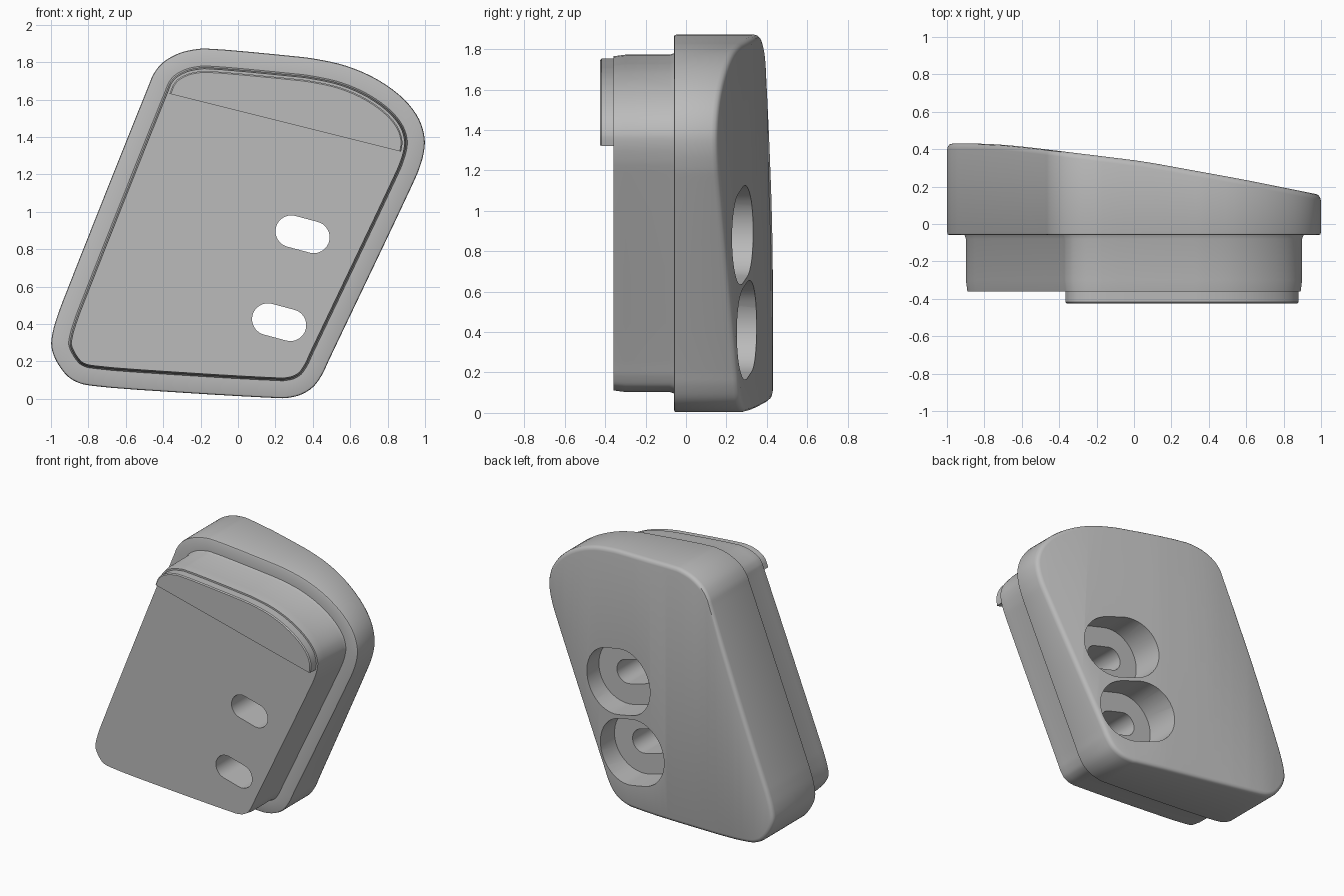
import bpy, bmesh, math
from mathutils import Vector

if "Cube" in bpy.data.objects:
    bpy.data.objects.remove(bpy.data.objects["Cube"])

grey = bpy.data.materials.new("plain grey")
grey.diffuse_color = (0.5, 0.5, 0.5, 1)
grey.use_nodes = True
grey.node_tree.nodes["Principled BSDF"].inputs["Base Color"].default_value = grey.diffuse_color

# Outer outline of the cover, (x, z), counter-clockwise
OUTLINE = [(-.78, .07), (-.25, .03), (.20, .005), (.25, .004), (.33, .02), (.40, .062), (.45, .13),
           (.49, .215), (.93, 1.14), (.965, 1.22), (.992, 1.31), (.998, 1.39), (.968, 1.495),
           (.89, 1.60), (.75, 1.705), (.58, 1.78), (.40, 1.82), (.30, 1.832), (-.17, 1.873),
           (-.22, 1.87), (-.31, 1.85), (-.40, 1.80), (-.45, 1.74), (-.48, 1.67), (-.93, .54),
           (-.96, .46), (-.99, .36), (-.998, .28), (-.97, .20), (-.91, .12), (-.85, .085)]
# Back surface depth, (x, y)
BACK = [(-1.1, .43), (-.78, .43), (-.6, .415), (.05, .335), (.6, .235), (1.1, .135)]


def smooth_outline(pts, steps=4):
    """Centripetal spline through a closed outline."""
    out, n = [], len(pts)
    for i in range(n):
        p = [Vector(pts[(i + k) % n]) for k in (-1, 0, 1, 2)]
        t = [0.0]
        for a, b in zip(p, p[1:]):
            t.append(t[-1] + math.sqrt((b - a).length))
        for s in range(steps):
            u = t[1] + (t[2] - t[1]) * s / steps
            q = list(p)
            for level in (1, 2):
                q = [(q[j] * (t[j + level] - u) + q[j + 1] * (u - t[j])) / (t[j + level] - t[j])
                     for j in range(len(q) - 1)]
            w = (u - t[1]) / (t[2] - t[1])
            out.append(q[0].lerp(q[1], w))
    return out


def inset(pts, d):
    """Move a counter-clockwise outline inwards."""
    out, n = [], len(pts)
    for i, p in enumerate(pts):
        a = (p - pts[i - 1]).normalized()
        b = (pts[(i + 1) % n] - p).normalized()
        t = (a + b).normalized()
        out.append(p + Vector((-t.y, t.x)) * d)
    return out


def back_depth(x):
    """Back surface depth, softened around the bends."""
    def raw(v):
        for (x0, y0), (x1, y1) in zip(BACK, BACK[1:]):
            if v <= x1 or x1 == BACK[-1][0]:
                return y0 + (y1 - y0) * (v - x0) / (x1 - x0)
    return sum(raw(x + k * .03) for k in range(-3, 4)) / 7


def loft(rings):
    """Closed solid through rings of (outline, y)."""
    bm = bmesh.new()
    loops = [[bm.verts.new((p.x, y, p.y)) for p in pts] for pts, y in rings]
    n = len(loops[0])
    for a, b in zip(loops, loops[1:]):
        for i in range(n):
            j = (i + 1) % n
            bm.faces.new((a[i], a[j], b[j], b[i]))
    bm.faces.new(loops[0])
    bm.faces.new(loops[-1])
    bmesh.ops.recalc_face_normals(bm, faces=bm.faces)
    return bm


def make(name, bm):
    mesh = bpy.data.meshes.new(name)
    bm.to_mesh(mesh)
    bm.free()
    mesh.materials.append(grey)
    ob = bpy.data.objects.new(name, mesh)
    bpy.context.collection.objects.link(ob)
    return ob


def activate(ob):
    bpy.ops.object.select_all(action='DESELECT')
    ob.select_set(True)
    bpy.context.view_layer.objects.active = ob


def stadium(cx, cz, half, r, tilt=math.radians(-15), seg=20):
    """Tilted slot outline."""
    ax = Vector((math.cos(tilt), math.sin(tilt)))
    pts = []
    for side in (1, -1):
        c = Vector((cx, cz)) + ax * half * side
        start = tilt - math.pi / 2 + (0 if side == 1 else math.pi)
        for k in range(seg + 1):
            a = start + math.pi * k / seg
            pts.append(c + Vector((math.cos(a), math.sin(a))) * r)
    return pts


outer = smooth_outline(OUTLINE)

# Cover body: front plug, step, flange and rounded sloping back
TOP = 2.0
bm = loft([(inset(outer, d), y) for d, y in (
    (.108, -.36), (.100, -.30), (.100, -.08), (.093, -.06), (.012, -.06), (.003, -.056), (0, -.045),
    (0, TOP - .03), (.004, TOP - .014), (.013, TOP - .004), (.028, TOP))])
for k in range(-19, 20):
    geom = [f for f in bm.faces if f.calc_center_median().y > TOP - .001]
    edges = {e for f in geom for e in f.edges}
    verts = {v for f in geom for v in f.verts}
    bmesh.ops.bisect_plane(bm, geom=geom + list(edges) + list(verts),
                           plane_co=(k * .05, 0, 0), plane_no=(1, 0, 0))
for v in bm.verts:
    if v.co.y > 1:
        v.co.y += back_depth(v.co.x) - TOP
body = make("cover_body", bm)

# Two through slots, each with a wide recess from the back
for cx, cz in ((.345, .88), (.22, .41)):
    for r, y0, y1 in ((.085, -.6, .3), (.23, .09, .8)):
        pts = stadium(cx, cz, .062, r)
        cutter = make("slot_cutter", loft([(pts, y0), (pts, y1)]))
        cutter.hide_render = True
        activate(body)
        mod = body.modifiers.new("slot", 'BOOLEAN')
        mod.operation, mod.solver, mod.object = 'DIFFERENCE', 'EXACT', cutter
        bpy.ops.object.modifier_apply(modifier=mod.name)
        bpy.data.objects.remove(cutter)

# Raised lip across the top of the front plug, cut along a slanted line
pts = inset(outer, .12)
bm = loft([(pts, -.35), (pts, -.418), (inset(outer, .127), -.425)])
cut = bmesh.ops.bisect_plane(bm, geom=bm.verts[:] + bm.edges[:] + bm.faces[:],
                             plane_co=(.88, 0, 1.32), plane_no=(.31, 0, 1.24), clear_inner=True)
bmesh.ops.holes_fill(bm, edges=[e for e in bm.edges if e.is_boundary])
bmesh.ops.recalc_face_normals(bm, faces=bm.faces)
lip = make("top_lip", bm)

for ob in (body, lip):
    activate(ob)
    bpy.ops.object.shade_smooth_by_angle(angle=math.radians(35))
